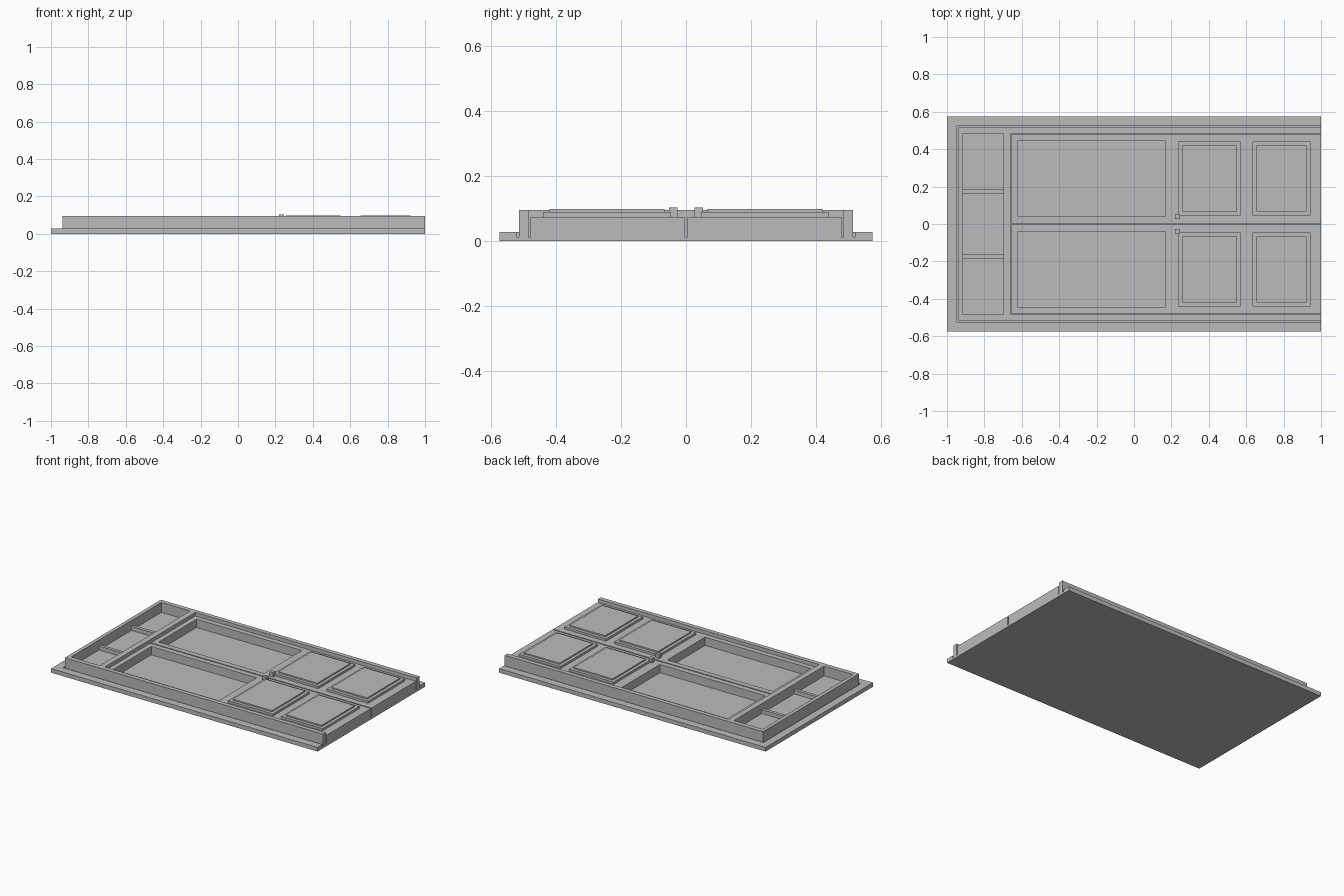
import bpy

if "Cube" in bpy.data.objects:
    bpy.data.objects.remove(bpy.data.objects["Cube"])

grey = bpy.data.materials.new("plain_grey")
grey.diffuse_color = (0.5, 0.5, 0.5, 1)
grey.use_nodes = True
grey.node_tree.nodes["Principled BSDF"].inputs["Base Color"].default_value = grey.diffuse_color


def block(name, x, y, z):
    """Box spanning the given x, y and z ranges."""
    bpy.ops.mesh.primitive_cube_add(size=1)
    ob = bpy.context.object
    ob.name = name
    ob.location = [(a + b) / 2 for a, b in (x, y, z)]
    ob.scale = [b - a for a, b in (x, y, z)]
    bpy.ops.object.transform_apply(location=True, scale=True)
    ob.data.materials.append(grey)
    return ob


def carve(ob, x, y, z):
    """Cut a box-shaped opening out of a part."""
    cutter = block("cutter", x, y, z)
    cutter.hide_render = True
    mod = ob.modifiers.new("opening", "BOOLEAN")
    mod.operation = "DIFFERENCE"
    mod.solver = "EXACT"
    mod.object = cutter
    bpy.context.view_layer.objects.active = ob
    bpy.ops.object.modifier_apply(modifier=mod.name)
    bpy.data.objects.remove(cutter, do_unlink=True)


FLOOR, RIM, DOOR, TOP = 0.012, 0.028, 0.074, 0.095

# Base plate with a shallow recess that leaves a thin groove around the frame
base = block("base_plate", (-1, 1), (-0.575, 0.575), (0, RIM))
carve(base, (-0.947, 1.1), (-0.523, 0.523), (FLOOR, 0.2))

# Raised frame, open at one end, with a tray at the other
frame = block("frame", (-0.939, 1), (-0.515, 0.515), (FLOOR, TOP))
carve(frame, (-0.66, 1.1), (-0.485, 0.485), (-0.1, 0.2))
carve(frame, (-0.914, -0.698), (-0.484, 0.484), (RIM, 0.2))


def span(a, b, side):
    return tuple(sorted((a * side, b * side)))


for side, label in ((-1, "front"), (1, "back")):
    # Low divider in the tray
    block(f"tray_divider_{label}", (-0.914, -0.698), span(0.163, 0.185, side), (RIM, 0.055))

    # Door leaf with a deep rectangular pocket
    leaf = block(f"door_{label}", (-0.656, 1), span(0.004, 0.479, side), (FLOOR, DOOR))
    carve(leaf, (-0.623, 0.168), span(0.04, 0.445, side), (0.018, 0.2))

    # Stepped square panels
    for i, (x0, x1) in enumerate(((0.235, 0.57), (0.633, 0.943))):
        block(f"panel_{label}_{i}", (x0, x1), span(0.046, 0.441, side), (DOOR, 0.089))
        block(f"panel_top_{label}_{i}", (x0 + 0.021, x1 - 0.021),
              span(0.067, 0.42, side), (0.089, 0.098))

    # Small knob
    block(f"knob_{label}", (0.22, 0.246), span(0.026, 0.052, side), (DOOR, 0.103))
